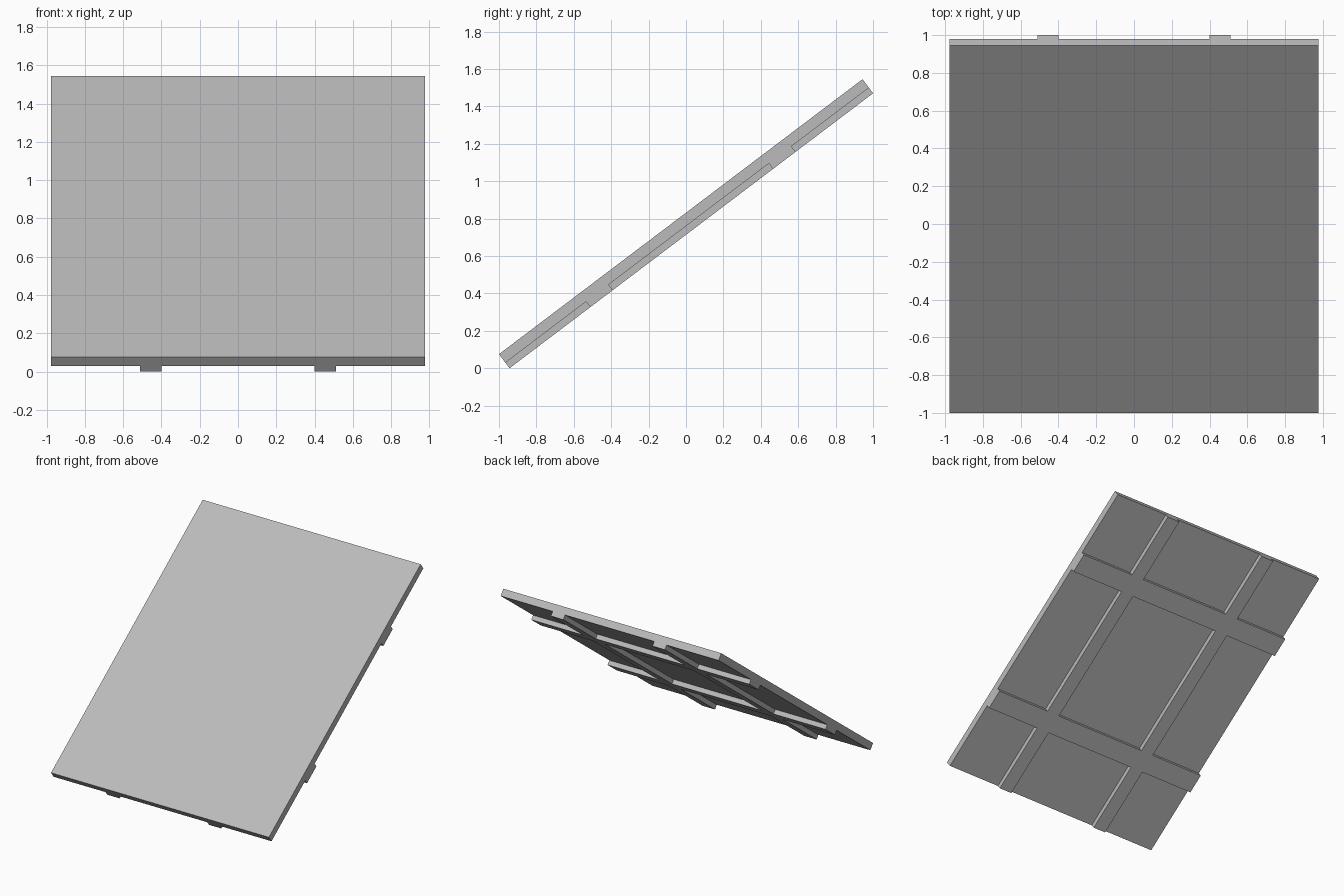
import bpy
import bmesh
from math import radians, cos
from mathutils import Matrix

cube = bpy.data.objects.get("Cube")
if cube:
    bpy.data.objects.remove(cube, do_unlink=True)

TILT = radians(37.1)
HALF_W = 0.977       # half the panel width
LENGTH = 2.437       # along the slope
PANEL_T = 0.057      # slab thickness
RAIL_T = 0.037       # depth of the rails below the slab

grey = bpy.data.materials.new("plain grey")
grey.use_nodes = True
colour = (0.5, 0.5, 0.5, 1)
grey.diffuse_color = colour
grey.node_tree.nodes["Principled BSDF"].inputs["Base Color"].default_value = colour

# Slope frame: origin at the top front edge, local y runs up the slope
slope = (Matrix.Translation((0, -1, (PANEL_T + RAIL_T) * cos(TILT)))
         @ Matrix.Rotation(TILT, 4, "X"))


def make_slab(name, xs, ys, keep, top, depth):
    """Extrude the kept cells of a grid downwards into one solid."""
    bm = bmesh.new()
    verts = [[bm.verts.new((x, y, top)) for x in xs] for y in ys]
    for j in range(len(ys) - 1):
        for i in range(len(xs) - 1):
            if keep(i, j):
                bm.faces.new((verts[j][i], verts[j][i + 1],
                              verts[j + 1][i + 1], verts[j + 1][i]))
    bmesh.ops.delete(bm, geom=[v for v in bm.verts if not v.link_faces],
                     context="VERTS")
    ext = bmesh.ops.extrude_face_region(bm, geom=bm.faces[:], use_keep_orig=True)
    moved = [g for g in ext["geom"] if isinstance(g, bmesh.types.BMVert)]
    bmesh.ops.translate(bm, verts=moved, vec=(0, 0, -depth))
    bmesh.ops.recalc_face_normals(bm, faces=bm.faces[:])
    bm.transform(slope)
    mesh = bpy.data.meshes.new(name)
    bm.to_mesh(mesh)
    bm.free()
    mesh.materials.append(grey)
    obj = bpy.data.objects.new(name, mesh)
    bpy.context.collection.objects.link(obj)


# Flat sloping panel
make_slab("panel", (-HALF_W, HALF_W), (0, LENGTH),
          lambda i, j: True, 0, PANEL_T)

# Crossed support rails, flush with the panel's edges
make_slab("support_rails",
          (-HALF_W, -0.511, -0.4, 0.4, 0.511, HALF_W),
          (0, 0.541, 0.692, 1.766, 1.917, LENGTH),
          lambda i, j: i in (1, 3) or j in (1, 3), -PANEL_T, RAIL_T)
